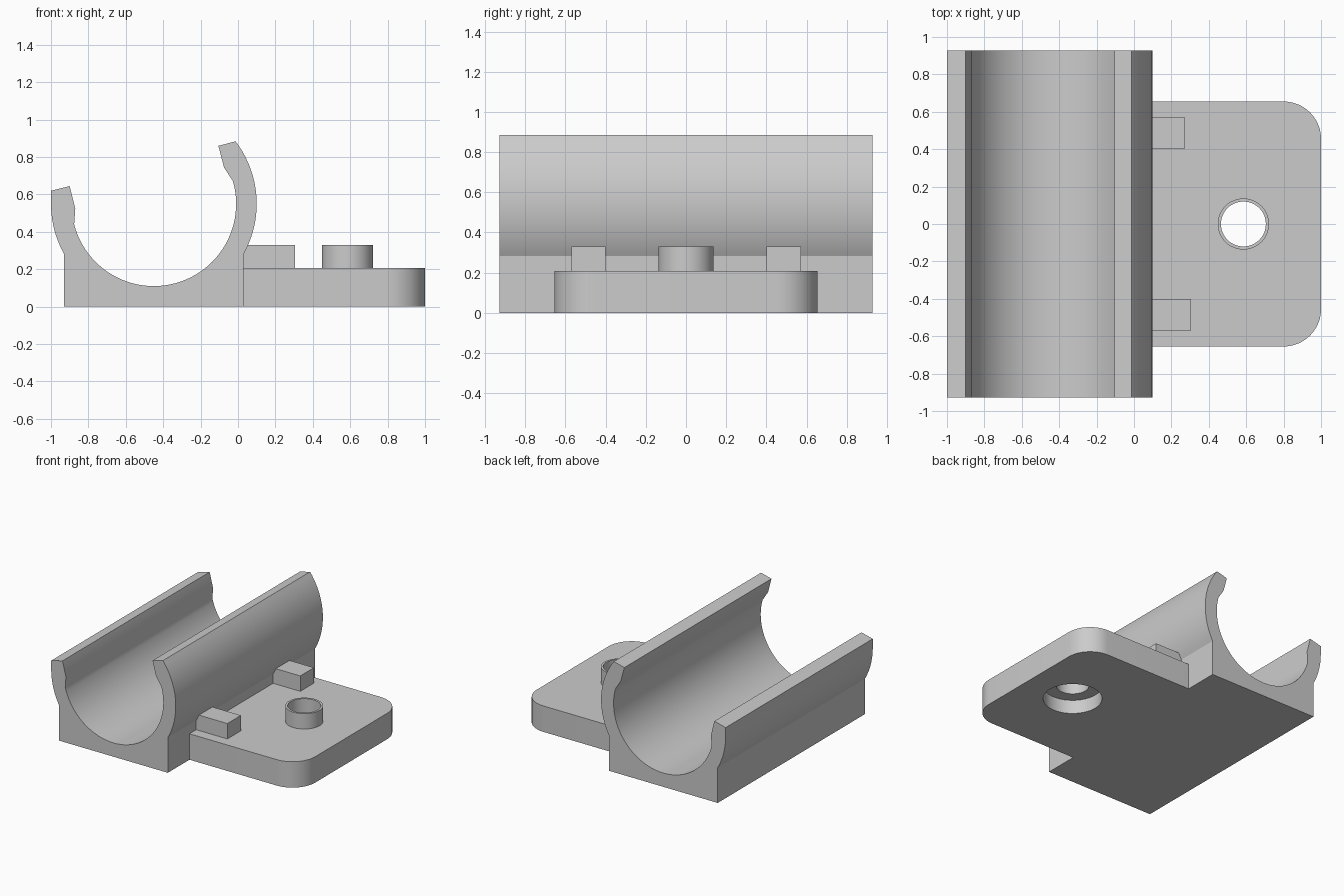
import bpy, bmesh, math

if "Cube" in bpy.data.objects:
    bpy.data.objects.remove(bpy.data.objects["Cube"])

grey = bpy.data.materials.new("light grey plastic")
grey.diffuse_color = (0.6, 0.6, 0.6, 1)
grey.use_nodes = True
grey.node_tree.nodes["Principled BSDF"].inputs["Base Color"].default_value = grey.diffuse_color


def arc(cx, cy, r, a0, a1, n):
    """Points on an arc, angles in degrees."""
    angles = [math.radians(a0 + (a1 - a0) * i / n) for i in range(n + 1)]
    return [(cx + r * math.cos(a), cy + r * math.sin(a)) for a in angles]


def prism(name, outline, lo, hi, axis="z"):
    """Extrude a closed outline along z (xy outline) or y (xz outline)."""
    bm = bmesh.new()
    place = (lambda u, v, d: (u, v, d)) if axis == "z" else (lambda u, v, d: (u, d, v))
    face = bm.faces.new([bm.verts.new(place(u, v, lo)) for u, v in outline])
    moved = bmesh.ops.extrude_face_region(bm, geom=[face], use_keep_orig=True)
    verts = [g for g in moved["geom"] if isinstance(g, bmesh.types.BMVert)]
    bmesh.ops.translate(bm, verts=verts, vec=place(0, 0, hi - lo))
    bmesh.ops.recalc_face_normals(bm, faces=bm.faces)
    mesh = bpy.data.meshes.new(name)
    bm.to_mesh(mesh)
    bm.free()
    mesh.materials.append(grey)
    obj = bpy.data.objects.new(name, mesh)
    bpy.context.collection.objects.link(obj)
    return obj


def select(obj):
    bpy.ops.object.select_all(action="DESELECT")
    obj.select_set(True)
    bpy.context.view_layer.objects.active = obj


def combine(obj, tool, operation):
    """Apply a boolean and remove the tool object."""
    mod = obj.modifiers.new("boolean", "BOOLEAN")
    mod.operation, mod.object, mod.solver = operation, tool, "EXACT"
    select(obj)
    bpy.ops.object.modifier_apply(modifier=mod.name)
    bpy.data.objects.remove(tool)


def smooth(obj):
    select(obj)
    bpy.ops.object.shade_smooth_by_angle(angle=math.radians(25))


# Tilted C-shaped pipe clip with flared lips and a square foot
CX, CZ, OUTER, INNER = -0.45, 0.55, 0.55, 0.44
profile = [(-0.93, 0), (0.03, 0)]
profile += arc(CX, CZ, OUTER, -29.2, 37.4, 20)
profile += [(-0.105, 0.86), (-0.075, 0.745)]
profile += arc(CX, CZ, INNER, 15.8, -165.5, 48)
profile += [(-0.87, 0.525), (-0.90, 0.645), (-1.0, 0.62)]
profile += arc(CX, CZ, OUTER, 180, 209.2, 10)
smooth(prism("pipe_clip", profile, -0.928, 0.928, "y"))

# Mounting plate with rounded outer corners
W, R = 0.655, 0.2
plate_outline = [(0.03, W), (0.03, -W)]
plate_outline += arc(1 - R, -W + R, R, -90, 0, 12)
plate_outline += arc(1 - R, W - R, R, 0, 90, 12)
plate = prism("mounting_plate", plate_outline, 0, 0.207)


def disc(name, r, lo, hi):
    return prism(name, arc(0.585, 0, r, 0, 352.5, 47), lo, hi)


# Raised screw boss, through hole and counterbore underneath
combine(plate, disc("boss", 0.137, 0.1, 0.33), "UNION")
combine(plate, disc("counterbore", 0.215, -0.1, 0.11), "DIFFERENCE")
combine(plate, disc("hole", 0.12, -0.1, 0.5), "DIFFERENCE")
smooth(plate)

# Two stop blocks against the clip wall
for name, x1, y0, y1 in (("front_stop_block", 0.305, -0.57, -0.40),
                         ("back_stop_block", 0.27, 0.40, 0.573)):
    prism(name, [(0.02, y0), (x1, y0), (x1, y1), (0.02, y1)], 0.2, 0.33)
